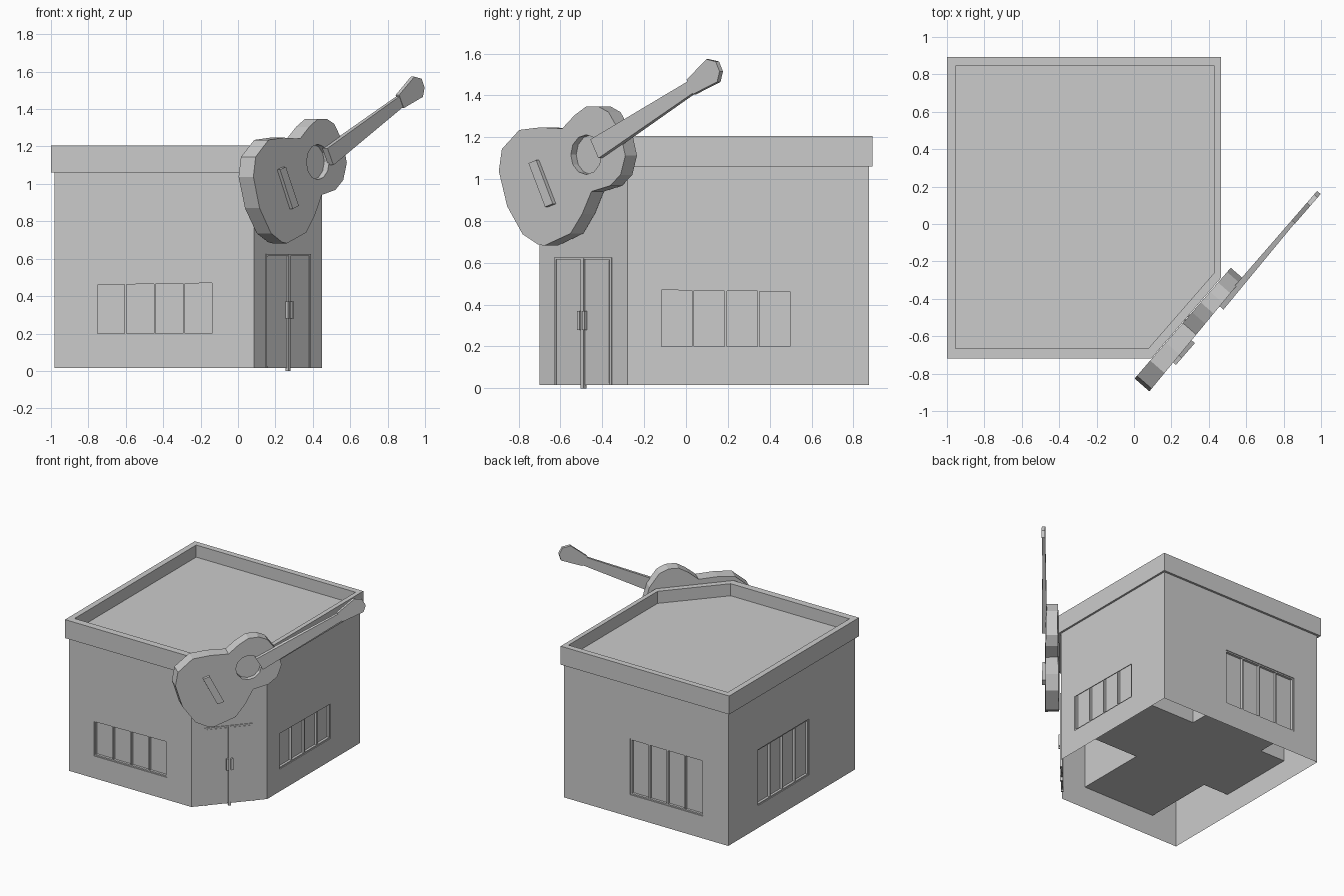
import bpy, bmesh, math
from mathutils import Vector

if "Cube" in bpy.data.objects:
    bpy.data.objects.remove(bpy.data.objects["Cube"])


class Frame:
    """Wall frame: s runs along the wall, z up, t outwards."""
    def __init__(self, origin, along, out):
        self.o = Vector((*origin, 0))
        self.a = Vector((*along, 0)).normalized()
        self.n = Vector((*out, 0)).normalized()

    def __call__(self, s, z, t):
        return self.o + self.a * s + self.n * t + Vector((0, 0, z))


def loft(name, loops):
    """Closed solid through equal-length loops, capped at both ends."""
    bm = bmesh.new()
    rings = [[bm.verts.new(p) for p in loop] for loop in loops]
    n = len(loops[0])
    for lo, hi in zip(rings, rings[1:]):
        for i in range(n):
            j = (i + 1) % n
            bm.faces.new((lo[i], lo[j], hi[j], hi[i]))
    bm.faces.new(rings[0][::-1])
    bm.faces.new(rings[-1])
    bmesh.ops.recalc_face_normals(bm, faces=bm.faces)
    mesh = bpy.data.meshes.new(name)
    bm.to_mesh(mesh)
    bm.free()
    ob = bpy.data.objects.new(name, mesh)
    bpy.context.collection.objects.link(ob)
    return ob


def plate(name, f, pts, t0, t1):
    """Outline in (s, z) extruded from depth t0 to t1 (t1 may depend on s)."""
    top = t1 if callable(t1) else (lambda s: t1)
    return loft(name, [[f(s, z, t0) for s, z in pts],
                       [f(s, z, top(s)) for s, z in pts]])


def box(name, f, s0, s1, z0, z1, t0, t1):
    return plate(name, f, [(s0, z0), (s1, z0), (s1, z1), (s0, z1)], t0, t1)


def cut(ob, cutter):
    m = ob.modifiers.new("cut", 'BOOLEAN')
    m.operation, m.solver, m.object = 'DIFFERENCE', 'EXACT', cutter
    bpy.context.view_layer.objects.active = ob
    bpy.ops.object.modifier_apply(modifier=m.name)
    bpy.data.objects.remove(cutter)


# Wall frames, origins at window or door centres
CX, CY, HALF = -0.445, 0.19, 0.317
Z0, Z1 = 0.19, 0.63
front = Frame((CX, -0.70), (1, 0), (0, -1))
right = Frame((0.45, CY), (0, 1), (1, 0))
back = Frame((CX, 0.875), (-1, 0), (0, 1))
left = Frame((-0.98, CY), (0, -1), (-1, 0))
corner = Frame((0.2675, -0.49), (0.656, 0.755), (0.755, -0.656))

# Building shell: walls, overhanging parapet and sunken roof in one loft
wall = [(-0.98, -0.70), (0.085, -0.70), (0.45, -0.28), (0.45, 0.875), (-0.98, 0.875)]
outer = [(-1.0, -0.72), (0.092, -0.72), (0.465, -0.288), (0.465, 0.892), (-1.0, 0.892)]
inner = [(-0.955, -0.665), (0.077, -0.665), (0.43, -0.26), (0.43, 0.845), (-0.955, 0.845)]
levels = [(wall, 0.015), (wall, 1.06), (outer, 1.06), (outer, 1.205),
          (inner, 1.205), (inner, 1.11)]
shell = loft("building_shell", [[(x, y, z) for x, y in p] for p, z in levels])

# Window openings run right through the building in both directions
cut(shell, box("cutter_y", front, -HALF, HALF, Z0, Z1, -1.7, 0.1))
cut(shell, box("cutter_x", right, -HALF, HALF, Z0, Z1, -1.6, 0.1))

# The underside is open
bm = bmesh.new()
bm.from_mesh(shell.data)
under = [fc for fc in bm.faces if fc.calc_center_median().z < 0.02]
bmesh.ops.delete(bm, geom=under, context='FACES')
bm.to_mesh(shell.data)
bm.free()


def window(side, f):
    """Recessed glass with frame and three mullions."""
    box(side + "_window_glass", f, -HALF, HALF, Z0, Z1, -0.035, -0.025)
    b = 0.01
    for i in range(5):
        c = -HALF + b / 2 + i * (2 * HALF - b) / 4
        box(side + "_window_upright", f, c - b / 2, c + b / 2, Z0, Z1, -0.025, -0.006)
    for z in (Z0, Z1 - b):
        box(side + "_window_rail", f, -HALF, HALF, z, z + b, -0.025, -0.006)


for side, f in (("front", front), ("right", right), ("back", back), ("left", left)):
    window(side, f)

# Wall panels closing the upper part of the two street windows
for side, f, za, zb in (("front", front, 0.46, 0.47), ("right", right, 0.47, 0.462)):
    plate(side + "_window_header", f,
          [(-HALF, za), (HALF, zb), (HALF, Z1), (-HALF, Z1)], -0.004, 0)

# Double door on the cut corner
for k in (-1, 1):
    a, b = sorted((k * 0.012, k * 0.165))
    box("door_leaf", corner, a, b, 0.025, 0.61, -0.01, 0.003)
    a, b = sorted((k * 0.17, k * 0.182))
    box("door_jamb", corner, a, b, 0.015, 0.625, -0.01, 0.006)
    a, b = sorted((k * 0.008, k * 0.024))
    box("door_handle", corner, a, b, 0.28, 0.37, 0, 0.02)
box("door_head", corner, -0.182, 0.182, 0.615, 0.625, -0.01, 0.006)
box("door_centre_post", corner, -0.009, 0.009, 0.0, 0.62, -0.01, 0.01)

# Guitar sign: faceted body, slightly thinner towards the neck
outline = [(-0.427, 1.038), (-0.408, 1.144), (-0.30, 1.235), (-0.173, 1.247),
           (-0.034, 1.242), (0.042, 1.305), (0.112, 1.346), (0.188, 1.348),
           (0.253, 1.32), (0.327, 1.219), (0.357, 1.112), (0.327, 1.02),
           (0.261, 0.968), (0.147, 0.941), (0.09, 0.834), (0.017, 0.74),
           (-0.145, 0.682), (-0.185, 0.688), (-0.279, 0.736), (-0.375, 0.87)]
body = plate("guitar_body", corner, outline, 0.021, lambda s: 0.115 - 0.025 * s)
hole = [(0.114 + 0.095 * math.cos(i * math.tau / 12),
         1.117 + 0.095 * math.sin(i * math.tau / 12)) for i in range(12)]
cut(body, plate("hole_cutter", corner, hole, 0.075, 0.2))

# Bridge, neck and head
plate("guitar_bridge", corner,
      [(-0.227, 1.076), (-0.178, 1.091), (-0.073, 0.882), (-0.122, 0.867)], 0.10, 0.14)
plate("guitar_neck", corner,
      [(0.163, 1.19), (0.213, 1.10), (0.80, 1.412), (0.768, 1.468)],
      0.10, lambda s: 0.142 - 0.025 * s)
plate("guitar_head", corner,
      [(0.762, 1.475), (0.886, 1.573), (0.945, 1.562), (0.97, 1.515),
       (0.955, 1.465), (0.80, 1.405)], 0.10, 0.125)
